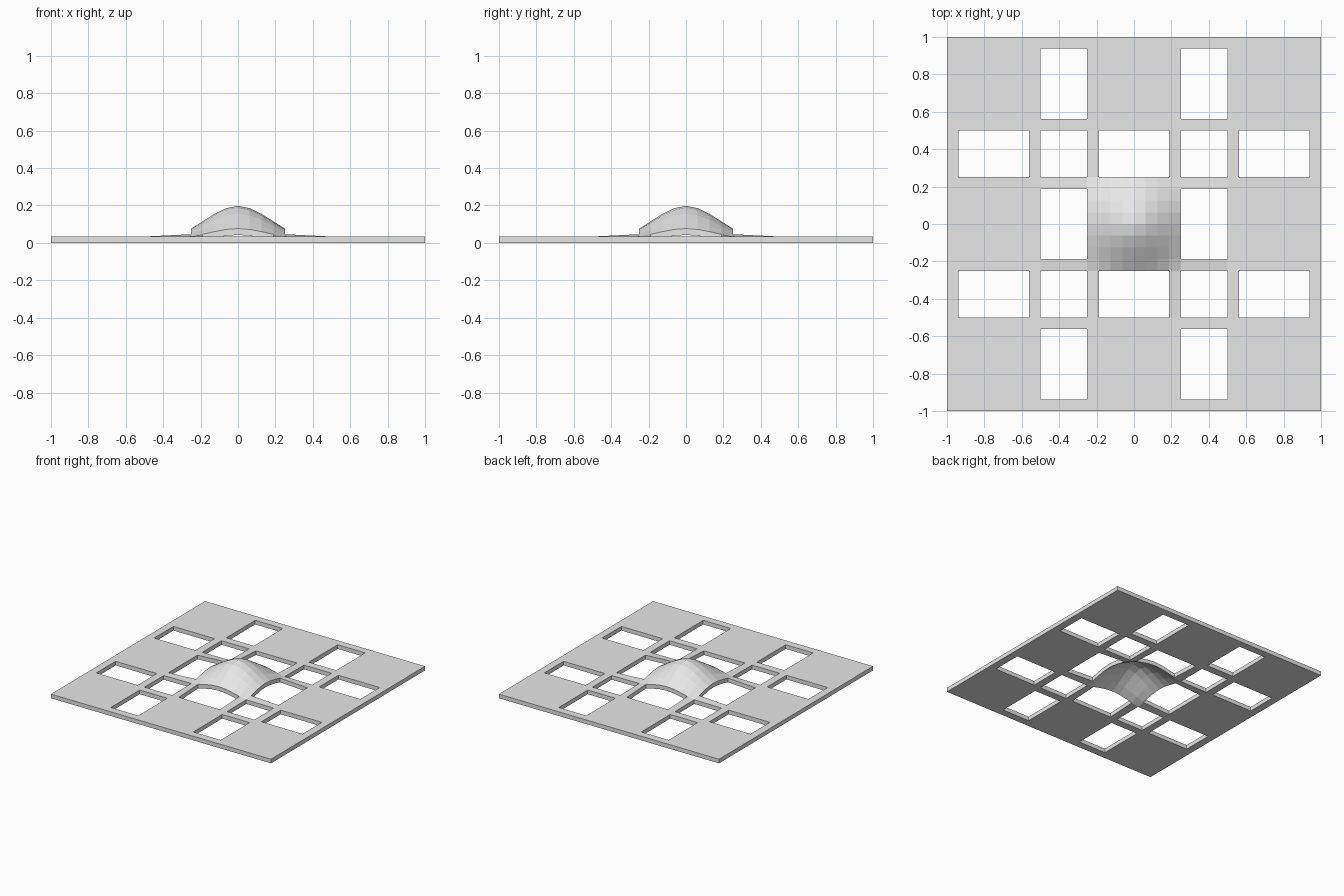
import bpy, bmesh, math

if "Cube" in bpy.data.objects:
    bpy.data.objects.remove(bpy.data.objects["Cube"])

THICK = 0.034      # slab thickness
RISE = 0.164       # height the dome is pulled up
RADIUS = 0.375     # reach of the smooth falloff

# grid lines: coarse on the slab, eight fine cells across the dome
half = [0.5, 0.5625, 0.9375, 1.0]
lines = [-v for v in reversed(half)] + [i / 16 for i in range(-4, 5)] + half


def lift(x, y):
    """Smooth bump height at a point."""
    t = max(0.0, 1 - math.hypot(x, y) / RADIUS)
    return RISE * (3 * t * t - 2 * t ** 3)


def is_hole(cx, cy):
    """Window rule: one axis lies in the slot band, the other misses a rib."""
    a, b = abs(cx), abs(cy)

    def slot(v):
        return 0.25 < v < 0.5

    def rib(v):
        return 0.1875 < v < 0.25 or 0.5 < v < 0.5625 or v > 0.9375

    return (slot(a) and not rib(b)) or (slot(b) and not rib(a))


# top surface
bm = bmesh.new()
n = len(lines)
grid = [[bm.verts.new((x, y, THICK + lift(x, y))) for y in lines] for x in lines]
for i in range(n - 1):
    for j in range(n - 1):
        cx = (lines[i] + lines[i + 1]) / 2
        cy = (lines[j] + lines[j + 1]) / 2
        if not is_hole(cx, cy):
            bm.faces.new((grid[i][j], grid[i + 1][j], grid[i + 1][j + 1], grid[i][j + 1]))
bmesh.ops.delete(bm, geom=[v for v in bm.verts if not v.link_faces], context='VERTS')

# give the sheet its thickness, keeping the underside of the dome hollow
top = bm.faces[:]
ext = bmesh.ops.extrude_face_region(bm, geom=top, use_keep_orig=True)
low = [g for g in ext["geom"] if isinstance(g, bmesh.types.BMVert)]
bmesh.ops.translate(bm, verts=low, vec=(0, 0, -THICK))
bmesh.ops.recalc_face_normals(bm, faces=bm.faces[:])

mesh = bpy.data.meshes.new("domed_window_slab")
bm.to_mesh(mesh)
bm.free()

# single light grey
grey = bpy.data.materials.new("light grey")
grey.diffuse_color = (0.8, 0.8, 0.8, 1)
grey.use_nodes = True
grey.node_tree.nodes["Principled BSDF"].inputs["Base Color"].default_value = grey.diffuse_color
mesh.materials.append(grey)
slab = bpy.data.objects.new("domed_window_slab", mesh)
bpy.context.collection.objects.link(slab)
